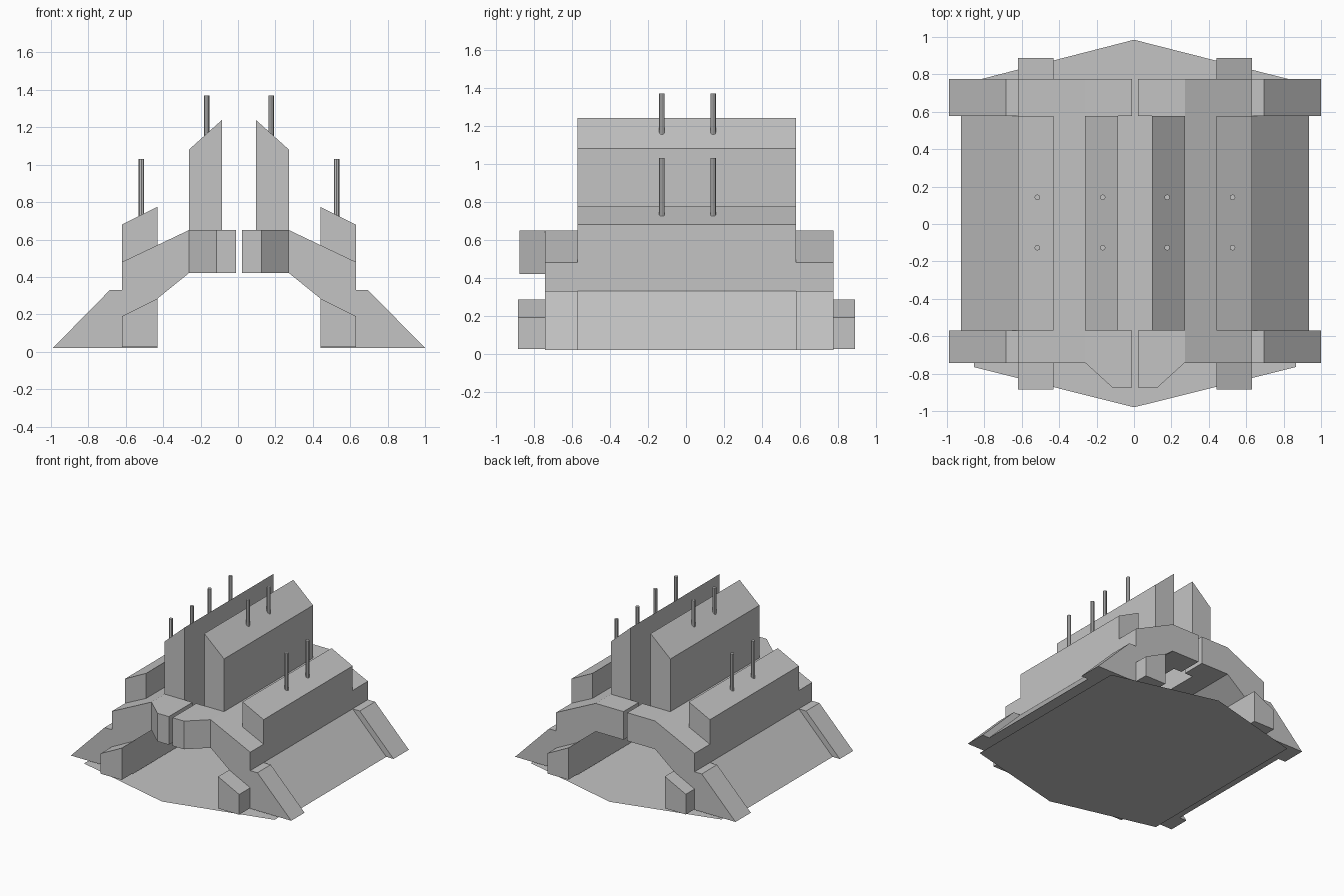
import bpy
import bmesh
from mathutils import Vector

cube = bpy.data.objects.get("Cube")
if cube:
    bpy.data.objects.remove(cube, do_unlink=True)

grey = bpy.data.materials.new("plain grey")
grey.use_nodes = True
grey.diffuse_color = (0.55, 0.55, 0.55, 1)
grey.node_tree.nodes["Principled BSDF"].inputs["Base Color"].default_value = (0.55, 0.55, 0.55, 1)

MIDDLE = 0.005  # x of the plane between the two halves


def prism(name, base, sweep):
    """Sweep a flat outline along a vector; no sweep leaves a thin sheet."""
    bm = bmesh.new()
    face = bm.faces.new([bm.verts.new(p) for p in base])
    if sweep:
        ring = bmesh.ops.extrude_face_region(bm, geom=[face], use_keep_orig=True)
        moved = [v for v in ring["geom"] if isinstance(v, bmesh.types.BMVert)]
        bmesh.ops.translate(bm, verts=moved, vec=Vector(sweep))
        bmesh.ops.recalc_face_normals(bm, faces=bm.faces)
    mesh = bpy.data.meshes.new(name)
    bm.to_mesh(mesh)
    bm.free()
    mesh.materials.append(grey)
    obj = bpy.data.objects.new(name, mesh)
    bpy.context.collection.objects.link(obj)
    return obj


def lengthwise(name, side, profile, y0, y1):
    """Extrude an x-z profile from y0 to y1 on one side of the model."""
    base = [(MIDDLE + side * x, y0, z) for x, z in profile]
    return prism(name, base, (0, y1 - y0, 0))


# Profiles (x, z) of one half
inner_leg = [(0.435, 0.02), (0.435, 0.285), (0.268, 0.42)]
upper_slope = [(0.268, 0.65), (0.625, 0.48), (0.625, 0.33)]
hull = inner_leg + [(0.09, 0.42), (0.09, 0.65)] + upper_slope + [(0.93, 0.02)]
arch = inner_leg + [(0.017, 0.42), (0.017, 0.65)] + upper_slope + [(0.69, 0.33), (0.995, 0.02)]
tower = [(0.09, 0.65), (0.09, 1.24), (0.268, 1.08), (0.268, 0.65)]
shoulder = [(0.435, 0.57), (0.435, 0.775), (0.625, 0.68), (0.625, 0.48)]
foot_beam = [(0.435, 0.025), (0.435, 0.285), (0.625, 0.19), (0.625, 0.025)]
nose = [(0.017, -0.74), (0.017, -0.875), (0.12, -0.875), (0.268, -0.74)]

for side, word in ((1, "left"), (-1, "right")):
    lengthwise(word + "_hull", side, hull, -0.57, 0.578)
    lengthwise(word + "_front_arch", side, arch, -0.742, -0.57)
    lengthwise(word + "_back_arch", side, arch, 0.578, 0.775)
    lengthwise(word + "_tower", side, tower, -0.57, 0.578)
    lengthwise(word + "_shoulder", side, shoulder, -0.57, 0.578)
    # Beam ends show past both arches
    lengthwise(word + "_front_foot_block", side, foot_beam, -0.885, -0.742)
    lengthwise(word + "_back_foot_block", side, foot_beam, 0.775, 0.888)
    # Chamfered nose on the front arch
    prism(word + "_nose", [(MIDDLE + side * x, y, 0.42) for x, y in nose], (0, 0, 0.23))

    # Rods standing on the towers and shoulders
    for place, x, low, high in (("tower", 0.172, 1.15, 1.37), ("shoulder", 0.522, 0.71, 1.03)):
        for end, y in (("front", -0.127), ("back", 0.143)):
            bpy.ops.mesh.primitive_cylinder_add(
                vertices=8, radius=0.015, depth=high - low,
                location=(MIDDLE + side * x, y, (low + high) / 2))
            rod = bpy.context.object
            rod.name = f"{word}_{place}_{end}_rod"
            rod.data.materials.append(grey)

# Thin six-sided floor sheet
floor = [(0, -0.98), (0.865, -0.765), (0.865, 0.765), (0, 0.985), (-0.855, 0.765), (-0.855, -0.765)]
prism("floor_sheet", [(x, y, 0) for x, y in floor], None)
